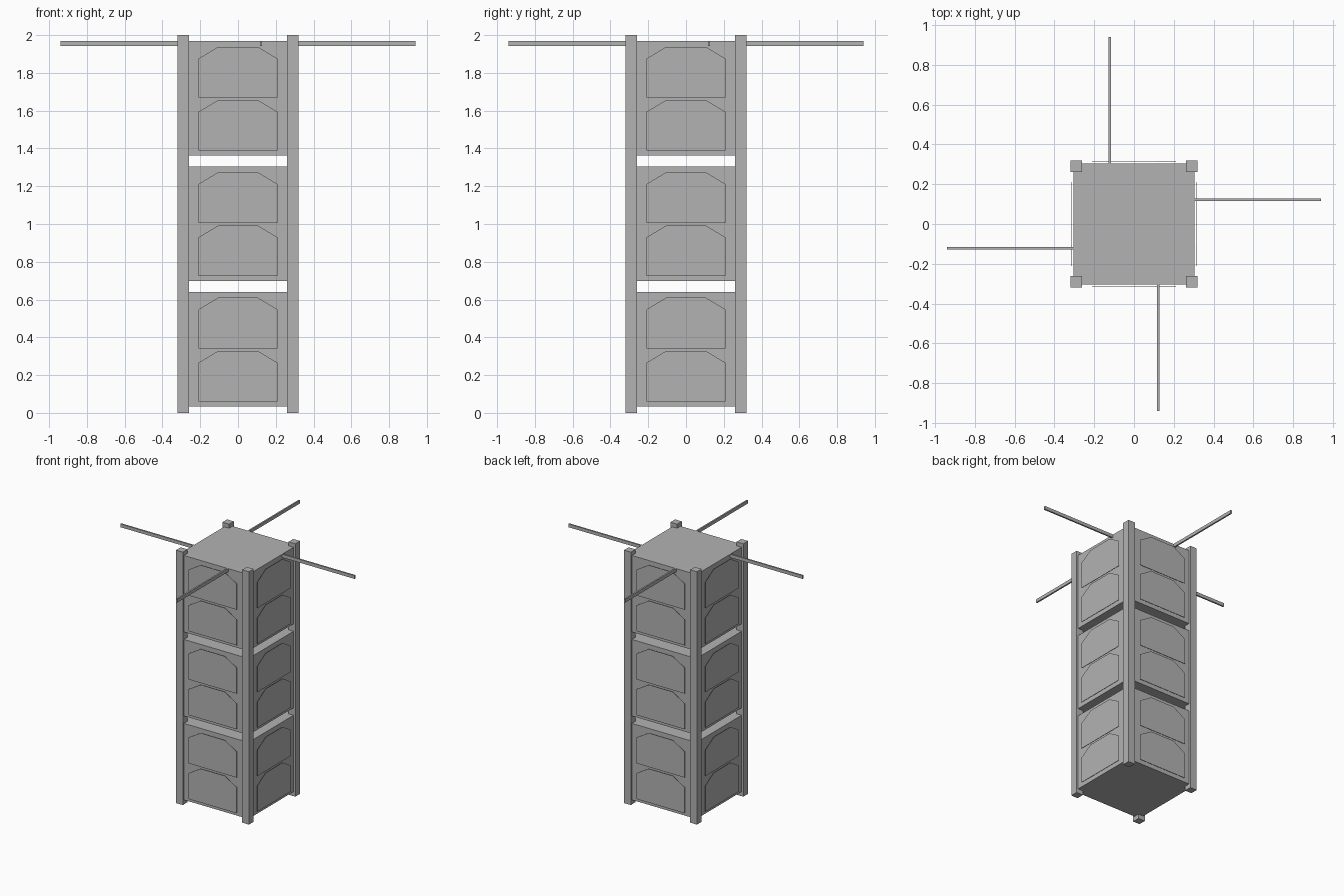
import bpy
from math import pi
from mathutils import Matrix

cube = bpy.data.objects.get("Cube")
if cube:
    bpy.data.objects.remove(cube, do_unlink=True)

grey = bpy.data.materials.new("plain_grey")
grey.use_nodes = True
COLOUR = (0.45, 0.45, 0.45, 1)
grey.diffuse_color = COLOUR
grey.node_tree.nodes["Principled BSDF"].inputs["Base Color"].default_value = COLOUR

BODY, RAIL_IN, RAIL_OUT = 0.304, 0.26, 0.319
SEG_Z, SEG_H, SEG_STEP = 0.035, 0.605, 0.664


def prism(name, outline, y0, y1, turn=0):
    """Extrude an x-z outline from y0 to y1, then turn it about the z axis."""
    n = len(outline)
    verts = [(x, y, z) for y in (y0, y1) for x, z in outline]
    faces = [tuple(range(n)), tuple(reversed(range(n, 2 * n)))]
    faces += [(i, i + n, (i + 1) % n + n, (i + 1) % n) for i in range(n)]
    mesh = bpy.data.meshes.new(name)
    mesh.from_pydata(verts, [], faces)
    mesh.transform(Matrix.Rotation(turn, 4, "Z"))
    mesh.materials.append(grey)
    obj = bpy.data.objects.new(name, mesh)
    bpy.context.collection.objects.link(obj)
    return obj


def box(name, x0, x1, y0, y1, z0, z1, turn=0):
    return prism(name, [(x0, z0), (x1, z0), (x1, z1), (x0, z1)], y0, y1, turn)


# Three stacked body boxes with open gaps between them
for s in range(3):
    z = SEG_Z + s * SEG_STEP
    box(f"body_box_{s + 1}", -BODY, BODY, -BODY, BODY, z, z + SEG_H)

# Each side carries a corner rail, an antenna and six solar cells
for side, label in enumerate(("front", "left", "back", "right")):
    turn = side * pi / 2
    box(f"{label}_corner_rail", RAIL_IN, RAIL_OUT, -RAIL_OUT, -RAIL_IN, 0, 2, turn)
    box(f"{label}_antenna", 0.116, 0.128, -0.94, -0.3, 1.943, 1.969, turn)
    for s in range(3):
        for row in range(2):
            z = SEG_Z + s * SEG_STEP + 0.025 + row * 0.282
            shoulder, top = z + 0.205, z + 0.268
            cell = [(-0.21, z), (0.21, z), (0.21, shoulder),
                    (0.105, top), (-0.105, top), (-0.21, shoulder)]
            prism(f"{label}_solar_cell_{2 * s + row + 1}", cell, -0.317, -0.315, turn)
